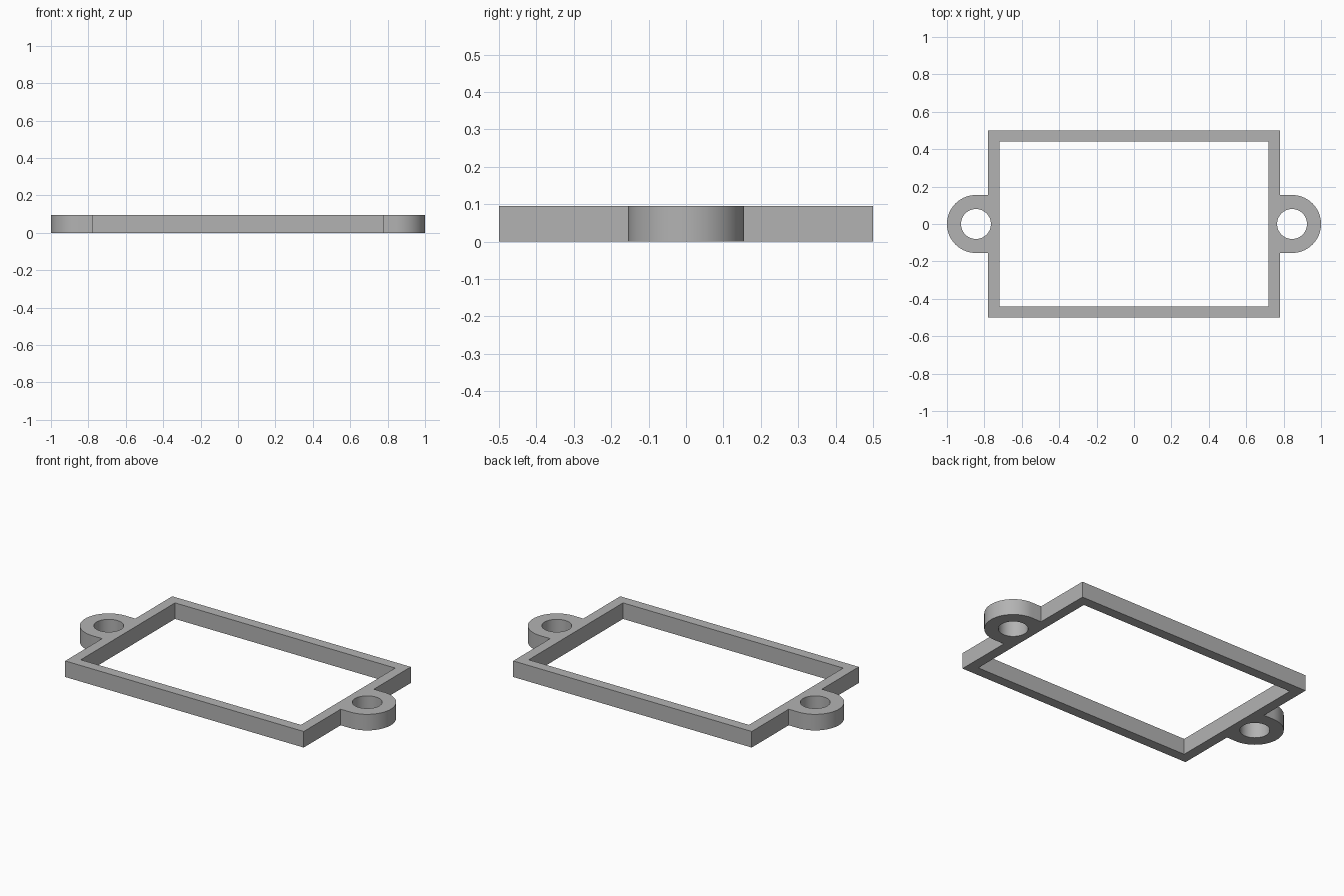
import bpy
import bmesh
from math import cos, sin, pi, radians

if "Cube" in bpy.data.objects:
    bpy.data.objects.remove(bpy.data.objects["Cube"], do_unlink=True)

HEIGHT = 0.095
OUT_X, OUT_Y = 0.78, 0.5        # outer half size of the frame
WALL = 0.06
EAR_X, EAR_R, HOLE_R = 0.845, 0.155, 0.08

grey = bpy.data.materials.new("grey plastic")
grey.use_nodes = True
colour = (0.45, 0.45, 0.45, 1)
grey.diffuse_color = colour
grey.node_tree.nodes["Principled BSDF"].inputs["Base Color"].default_value = colour


def arc(cx, radius, start, end, steps):
    angles = [start + (end - start) * i / steps for i in range(steps + 1)]
    return [(cx + radius * cos(a), radius * sin(a)) for a in angles]


def rectangle(x, y):
    return [(-x, -y), (x, -y), (x, y), (-x, y)]


# Outline: right half with its rounded ear, then the same turned half way round
half = [(OUT_X, -OUT_Y), (OUT_X, -EAR_R)]
half += arc(EAR_X, EAR_R, -pi / 2, pi / 2, 32)
half += [(OUT_X, EAR_R), (OUT_X, OUT_Y)]
outline = half + [(-x, -y) for x, y in half]

# Openings: the large window and a screw hole in each ear
window = rectangle(OUT_X - WALL, OUT_Y - WALL)
holes = [arc(side * EAR_X, HOLE_R, 0, 2 * pi, 48)[:-1] for side in (-1, 1)]

# Fill between the loops, then raise the flat plate to full height
bm = bmesh.new()
for loop in [outline, window] + holes:
    verts = [bm.verts.new((x, y, 0)) for x, y in loop]
    for a, b in zip(verts, verts[1:] + verts[:1]):
        bm.edges.new((a, b))
bmesh.ops.triangle_fill(bm, edges=bm.edges[:], use_beauty=True, normal=(0, 0, 1))
raised = bmesh.ops.extrude_face_region(bm, geom=bm.faces[:], use_keep_orig=True)
top_verts = [g for g in raised["geom"] if isinstance(g, bmesh.types.BMVert)]
bmesh.ops.translate(bm, verts=top_verts, vec=(0, 0, HEIGHT))
bmesh.ops.recalc_face_normals(bm, faces=bm.faces[:])

mesh = bpy.data.meshes.new("mounting_frame")
bm.to_mesh(mesh)
bm.free()
mesh.materials.append(grey)
frame = bpy.data.objects.new("mounting_frame", mesh)
bpy.context.collection.objects.link(frame)

# Smooth round walls, crisp edges
bpy.ops.object.select_all(action="DESELECT")
frame.select_set(True)
bpy.context.view_layer.objects.active = frame
bpy.ops.object.shade_smooth_by_angle(angle=radians(30))
